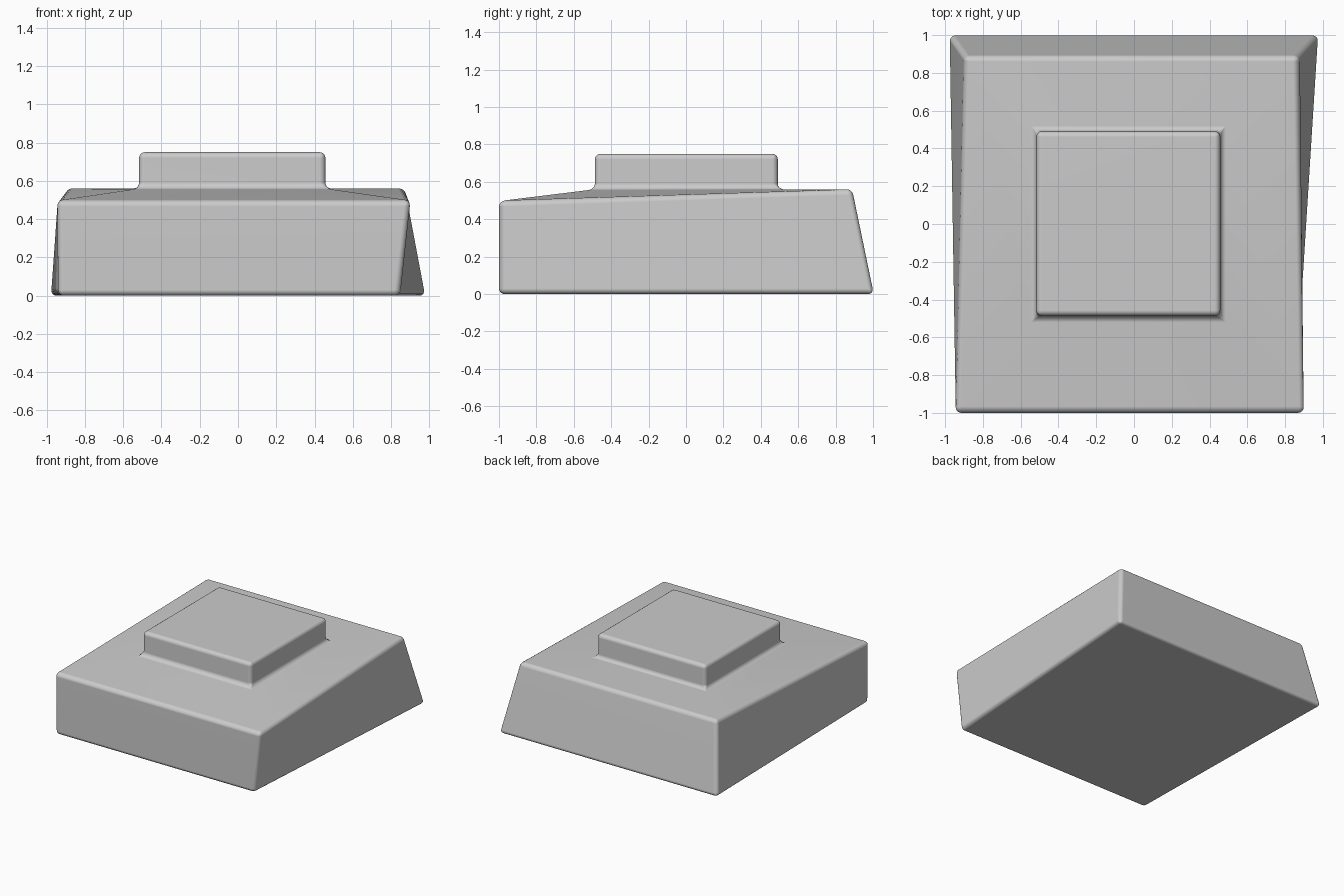
import bpy, bmesh

if "Cube" in bpy.data.objects:
    bpy.data.objects.remove(bpy.data.objects["Cube"])

def ring(bm, pts):
    return [bm.verts.new(p) for p in pts]

def square(x0, x1, y0, y1, z):
    return [(x0, y0, z), (x1, y0, z), (x1, y1, z), (x0, y1, z)]

bm = bmesh.new()
# stacked rings: skewed base footprint, sloping shoulder, raised square block
rings = [
    ring(bm, [(-0.94, -1, 0), (0.845, -1, 0), (0.98, 1.004, 0), (-0.98, 1.004, 0)]),
    ring(bm, [(-0.945, -1, 0.497), (0.902, -1, 0.497), (0.872, 0.888, 0.56), (-0.897, 0.888, 0.56)]),
    ring(bm, square(-0.517, 0.457, -0.487, 0.491, 0.56)),
    ring(bm, square(-0.517, 0.457, -0.487, 0.491, 0.75)),
]
for a, b in zip(rings, rings[1:]):
    for i in range(4):
        j = (i + 1) % 4
        bm.faces.new((a[i], a[j], b[j], b[i]))
bm.faces.new(rings[0][::-1])
bm.faces.new(rings[-1])
bmesh.ops.recalc_face_normals(bm, faces=bm.faces)

mesh = bpy.data.meshes.new("stepped_pedestal")
bm.to_mesh(mesh)
bm.free()
mesh.shade_smooth()
pedestal = bpy.data.objects.new("stepped_pedestal", mesh)
bpy.context.collection.objects.link(pedestal)

# rounded edges and clean smooth shading
bevel = pedestal.modifiers.new("rounded_edges", 'BEVEL')
bevel.width = 0.03
bevel.segments = 4
bevel.limit_method = 'ANGLE'
bevel.angle_limit = 0.6
normals = pedestal.modifiers.new("weighted_normals", 'WEIGHTED_NORMAL')
normals.keep_sharp = True
